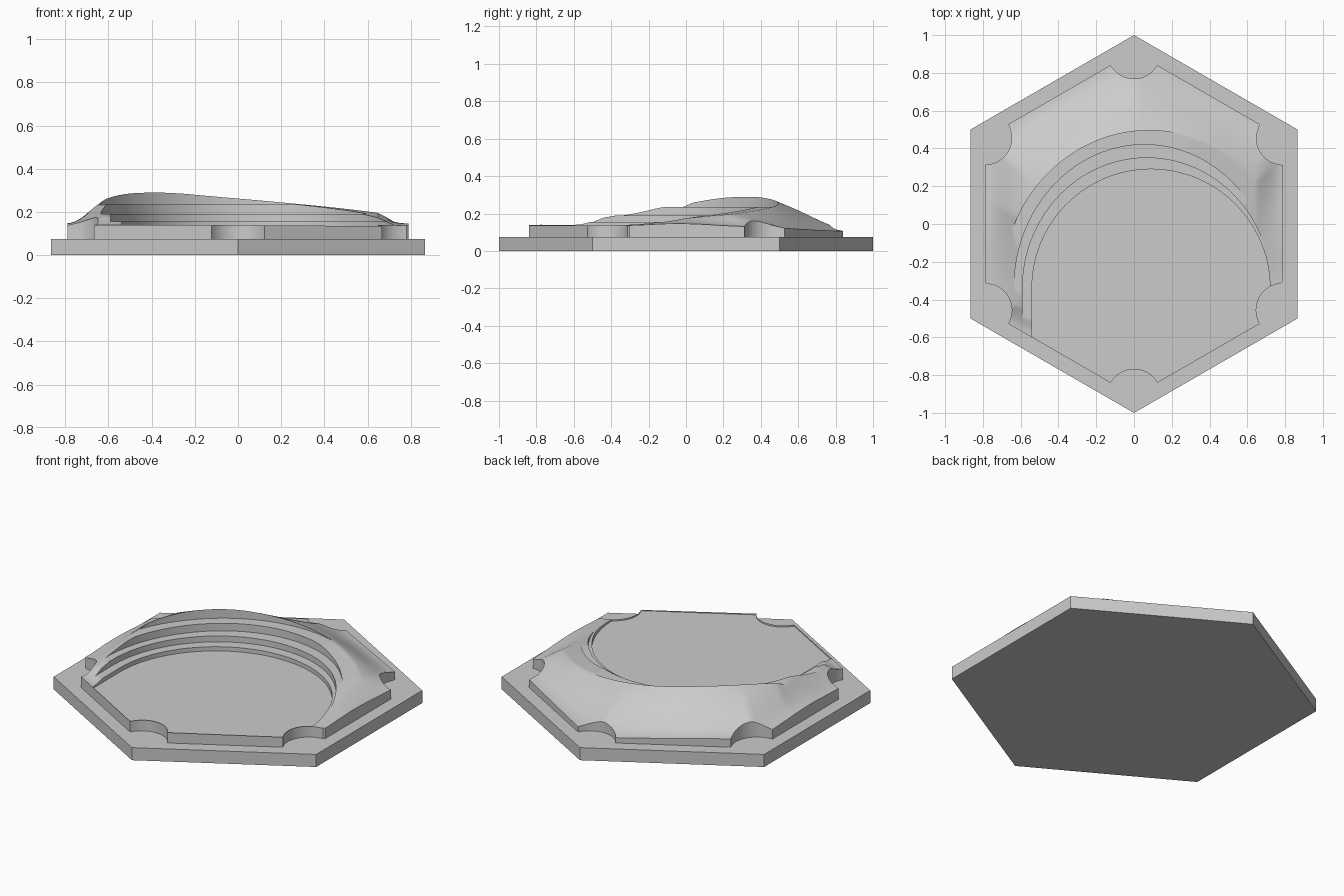
import bpy, bmesh, math
from mathutils import Vector

cube = bpy.data.objects.get("Cube")
if cube:
    bpy.data.objects.remove(cube, do_unlink=True)

grey = bpy.data.materials.new("stone_grey")
grey.use_nodes = True
colour = (0.6, 0.6, 0.6, 1)
grey.diffuse_color = colour
grey.node_tree.nodes["Principled BSDF"].inputs["Base Color"].default_value = colour

BASE_TOP = 0.075
APOTHEM = 0.79
CORNER = APOTHEM / math.cos(math.pi / 6)
NOTCH = 0.143
CENTRE = Vector((0.08, -0.34))

# Terraces: centre x, half width, depth, floor height
TERRACES = [(.09, .63, .63, .13), (.068, .658, .69, .155),
            (.055, .69, .76, .19), (.08, .78, .835, .235)]

# Heights around the hill, by angle in degrees about the arena centre
CREST = [(-20, .14), (0, .14), (25, .165), (45, .195), (60, .215), (90, .255), (120, .292),
         (140, .285), (155, .25), (180, .195), (197, .16), (206, .14), (340, .14)]
FOOT = [(-20, .135), (2, .135), (25, .15), (42, .13), (56, .122), (88, .105), (100, .105),
        (130, .125), (143, .13), (159, .152), (178, .137), (194, .14), (340, .135)]


def polar(r, degrees):
    a = math.radians(degrees)
    return Vector((r * math.cos(a), r * math.sin(a)))


def lookup(table, angle):
    angle = (angle + 20) % 360 - 20
    for (a0, h0), (a1, h1) in zip(table, table[1:]):
        if angle <= a1:
            return h0 + (h1 - h0) * (angle - a0) / (a1 - a0)
    return table[-1][1]


def height(table, angle):
    """Table height, softened over neighbouring angles."""
    return sum(lookup(table, angle + d) for d in range(-8, 9, 2)) / 9


def hexagon_distance(d):
    """Distance from the arena centre to the hexagon side along d."""
    normals = [polar(1, 60 * k) for k in range(6)]
    return min((APOTHEM - CENTRE.dot(n)) / d.dot(n) for n in normals if d.dot(n) > 1e-6)


def notch_distance(d):
    """Distance along d to the nearest round corner notch."""
    best = math.inf
    for k in range(6):
        to = polar(CORNER, 30 + 60 * k) - CENTRE
        along = to.dot(d)
        inside = NOTCH ** 2 - (to.length_squared - along ** 2)
        if along > 0 and inside >= 0:
            best = min(best, along - math.sqrt(inside))
    return best


def terrace_distance(d, x, rx, ry):
    """Distance along d to a terrace wall: half ellipse behind, straight sides in front."""
    shift = x - CENTRE.x
    if d.y <= 0:
        side = shift + math.copysign(rx, d.x)
        return side / d.x if abs(d.x) > 1e-6 else math.inf
    a = (d.x / rx) ** 2 + (d.y / ry) ** 2
    b = d.x * shift / rx ** 2
    c = (shift / rx) ** 2 - 1
    return (b + math.sqrt(b * b - a * c)) / a


def column_profile(angle):
    """Radius and height pairs from the arena centre to the outer wall."""
    d = polar(1, angle)
    side = hexagon_distance(d)
    edge = min(side, notch_distance(d))
    rim = min(0.8 * side, terrace_distance(d, *TERRACES[-1][:3]))
    crest, foot = height(CREST, angle), height(FOOT, angle)

    def slope(r):
        t = min(1, max(0, (r - rim) / (side - rim)))
        fall = 0.6 * (1 - t) ** 1.5 + 0.4 * (1 + math.cos(math.pi * t)) / 2
        return foot + (crest - foot) * fall

    stops = [0] + [min(edge, terrace_distance(d, x, rx, ry)) for x, rx, ry, z in TERRACES] + [edge]
    levels = [z for x, rx, ry, z in TERRACES] + [math.inf]
    profile = []
    for r0, r1, level, steps in zip(stops, stops[1:], levels, (1, 8, 8, 8, 14)):
        for i in range(steps + 1):
            r = r0 + (r1 - r0) * i / steps
            profile.append((r, min(level, slope(r))))
    return profile + [(edge, BASE_TOP)]


def finish(name, bm):
    bm.normal_update()
    mesh = bpy.data.meshes.new(name)
    bm.to_mesh(mesh)
    bm.free()
    mesh.materials.append(grey)
    obj = bpy.data.objects.new(name, mesh)
    bpy.context.collection.objects.link(obj)
    return obj


# Hexagonal base plate
bm = bmesh.new()
ring = [polar(1, 30 + 60 * k) for k in range(6)]
low = [bm.verts.new((p.x, p.y, 0)) for p in ring]
top = [bm.verts.new((p.x, p.y, BASE_TOP)) for p in ring]
bm.faces.new(low[::-1])
bm.faces.new(top)
for i in range(6):
    bm.faces.new((low[i - 1], low[i], top[i], top[i - 1]))
finish("hexagon_base", bm)

# Column directions, with extra ones on the sharp notch ends
angles = [float(a) for a in range(360)]
for k in range(6):
    corner = polar(CORNER, 30 + 60 * k)
    for turn in (150, 270):
        p = corner + polar(NOTCH, 30 + 60 * k + turn - 30) - CENTRE
        angles.append(math.degrees(math.atan2(p.y, p.x)) % 360)
angles.sort()

# Hill with the arena floor, terraces and notched corners
bm = bmesh.new()
columns = []
for angle in angles:
    column = []
    for r, z in column_profile(angle):
        p = CENTRE + polar(r, angle)
        column.append(bm.verts.new((p.x, p.y, z)))
    columns.append(column)
for c0, c1 in zip(columns, columns[1:] + columns[:1]):
    for i in range(len(c0) - 1):
        bm.faces.new((c0[i], c0[i + 1], c1[i + 1], c1[i]))
bmesh.ops.remove_doubles(bm, verts=bm.verts, dist=1e-5)
hill = finish("terraced_hill", bm)

# Smooth slopes with crisp terrace edges
bpy.ops.object.select_all(action="DESELECT")
hill.select_set(True)
bpy.context.view_layer.objects.active = hill
bpy.ops.object.shade_smooth_by_angle(angle=math.radians(30))
